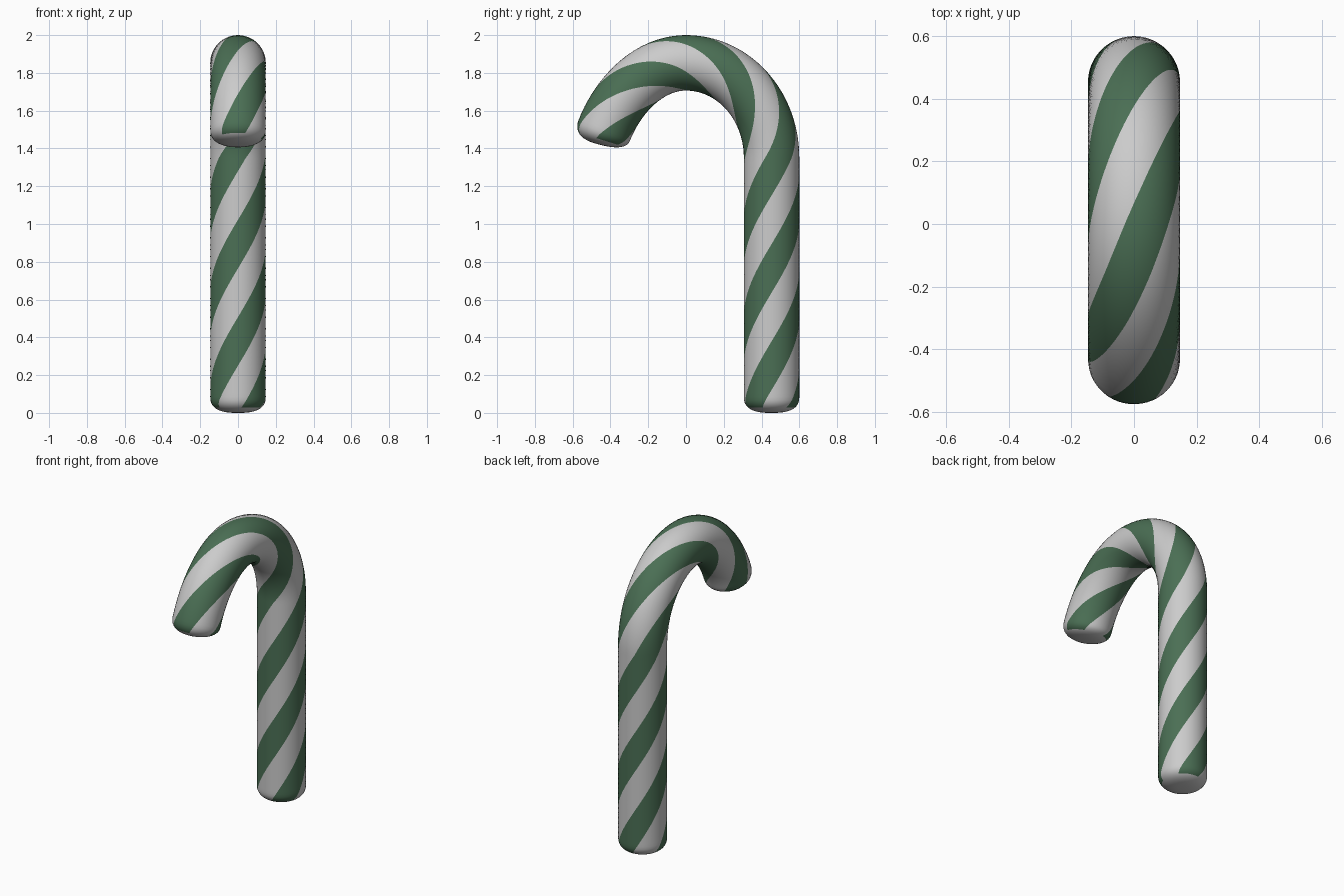
import bpy, bmesh, math
from mathutils import Vector
from mathutils.geometry import interpolate_bezier

if "Cube" in bpy.data.objects:
    bpy.data.objects.remove(bpy.data.objects["Cube"])

R = 0.147          # tube radius
PITCH = 1.545      # length of one full stripe turn
SIDES = 48         # three green and three pale bands of eight faces
CAP = 0.085        # depth of the rounded ends


def material(name, rgb):
    m = bpy.data.materials.new(name)
    m.diffuse_color = (*rgb, 1)
    m.use_nodes = True
    m.node_tree.nodes["Principled BSDF"].inputs["Base Color"].default_value = m.diffuse_color
    return m


# Centre line: straight shaft, then two bezier spans for the hook
def span(*pts):
    return interpolate_bezier(*[Vector((0, y, z)) for y, z in pts], 200)

path = [Vector((0, 0.453, 0))]
path += span((0.453, 1.35), (0.453, 1.63), (0.25, 1.853), (0, 1.853))
path += span((0, 1.853), (-0.22, 1.853), (-0.40, 1.64), (-0.457, 1.42))[1:]
dist = [0.0]
for a, b in zip(path, path[1:]):
    dist.append(dist[-1] + (b - a).length)
total = dist[-1]


def at(s):
    """Point and tangent at arc length s."""
    i = 0
    while i < len(path) - 2 and dist[i + 1] < s:
        i += 1
    d = path[i + 1] - path[i]
    return path[i] + d * ((s - dist[i]) / d.length), d.normalized()


# Rings as (arc length, radius): rounded end, body, rounded end
cap = []
for k in range(1, 13):
    t = math.pi / 2 * k / 12
    cap.append((CAP * (1 - max(math.cos(t), 0) ** 0.8), R * math.sin(t) ** 0.75))
n = 130
body = [(CAP + (total - 2 * CAP) * k / n, R) for k in range(1, n)]
rings = cap + body + [(total - s, r) for s, r in reversed(cap)]

# Twisted tube so the stripe edges follow the mesh edges
bm = bmesh.new()
loops = []
for s, r in rings:
    p, t = at(s)
    side = Vector((1, 0, 0))
    out = t.cross(side)
    twist = math.tau * (s - 0.25) / PITCH
    loop = []
    for j in range(SIDES):
        a = math.tau * j / SIDES + twist
        loop.append(bm.verts.new(p + side * (r * math.cos(a)) + out * (r * math.sin(a))))
    loops.append(loop)

for i in range(len(loops) - 1):
    mid = (rings[i][0] + rings[i + 1][0]) / 2
    striped = 0.028 < mid < total - 0.028
    for j in range(SIDES):
        k = (j + 1) % SIDES
        f = bm.faces.new((loops[i][j], loops[i][k], loops[i + 1][k], loops[i + 1][j]))
        f.material_index = 1 if striped and (j + 4) % 16 < 8 else 0

# Close both ends with a fan
for s, loop in ((0, loops[0][::-1]), (total, loops[-1])):
    c = bm.verts.new(at(s)[0])
    for j in range(SIDES):
        bm.faces.new((loop[j], loop[(j + 1) % SIDES], c))

bmesh.ops.recalc_face_normals(bm, faces=bm.faces)
for f in bm.faces:
    f.smooth = True
mesh = bpy.data.meshes.new("candy_cane")
bm.to_mesh(mesh)
bm.free()
mesh.materials.append(material("pale_stripe", (0.8, 0.8, 0.8)))
mesh.materials.append(material("green_stripe", (0.07, 0.16, 0.09)))
cane = bpy.data.objects.new("candy_cane", mesh)
bpy.context.collection.objects.link(cane)
